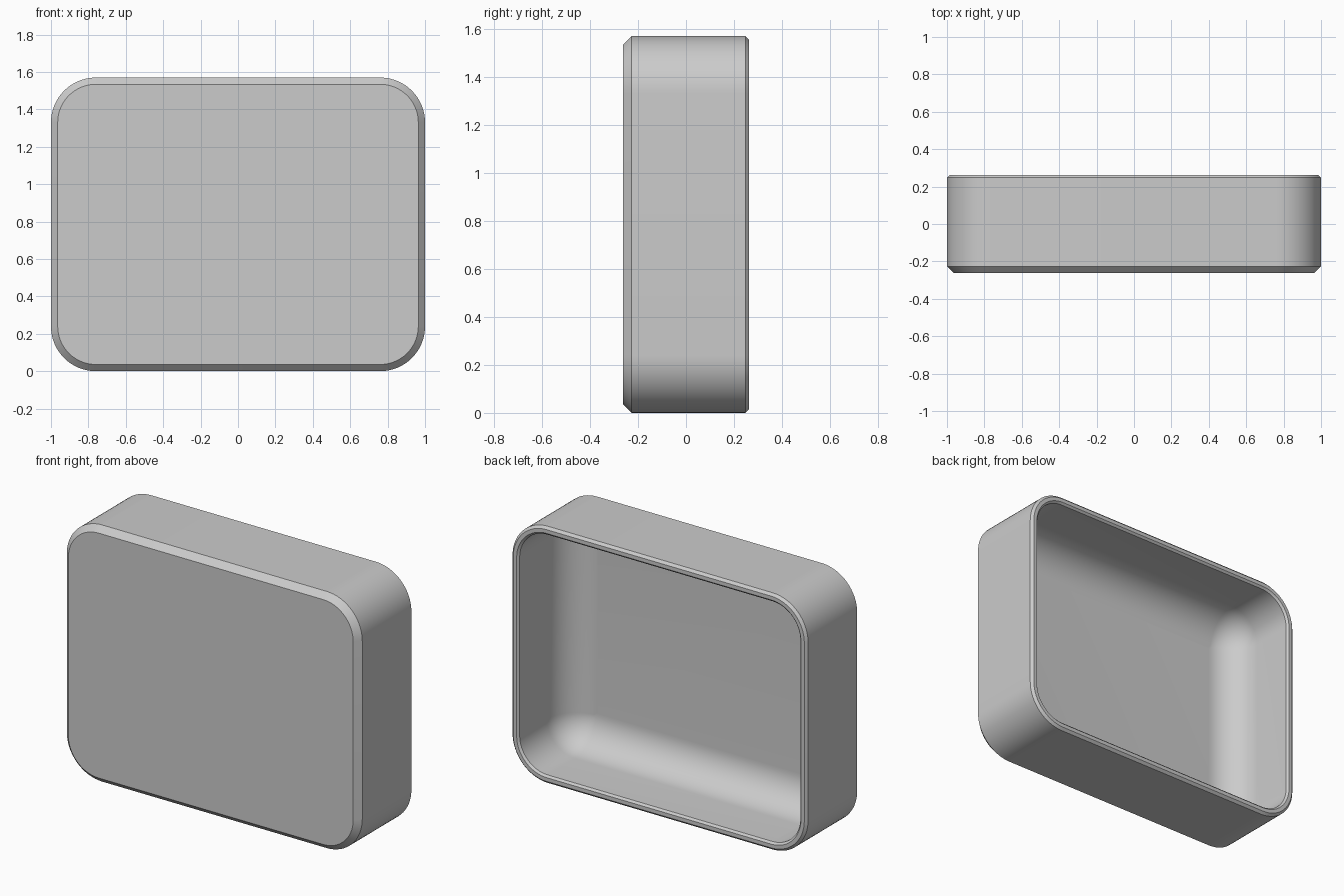
import bpy, bmesh
from math import sin, cos, pi, radians

cube = bpy.data.objects.get("Cube")
if cube:
    bpy.data.objects.remove(cube, do_unlink=True)

# Overall sizes
HALF_W, HEIGHT, HALF_D = 1.0, 1.57, 0.263
CORNER, WALL, FLOOR, FILLET = 0.24, 0.05, 0.05, 0.2
FRONT_CHAMFER, RIM_CHAMFER, LIP_CHAMFER = 0.036, 0.015, 0.012
CORNER_STEPS, FILLET_STEPS = 16, 16

grey = bpy.data.materials.new("plain grey")
grey.use_nodes = True
colour = (0.6, 0.6, 0.6, 1)
grey.diffuse_color = colour
grey.node_tree.nodes["Principled BSDF"].inputs["Base Color"].default_value = colour


def ring(bm, inset, y):
    """Rounded rectangle in the xz plane, offset inwards by inset."""
    r = max(CORNER - inset, 0.004)
    cx, cz = HALF_W - inset - r, HEIGHT / 2 - inset - r
    verts = []
    for k, (sx, sz) in enumerate(((1, 1), (-1, 1), (-1, -1), (1, -1))):
        for i in range(CORNER_STEPS + 1):
            a = (k + i / CORNER_STEPS) * pi / 2
            verts.append(bm.verts.new((sx * cx + r * cos(a), y,
                                       HEIGHT / 2 + sz * cz + r * sin(a))))
    return verts


# Section from the front panel, over the outside and rim, down to the inner floor
section = [
    (FRONT_CHAMFER, -HALF_D),
    (0, -HALF_D + FRONT_CHAMFER),
    (0, HALF_D - RIM_CHAMFER),
    (RIM_CHAMFER, HALF_D),
    (WALL - LIP_CHAMFER, HALF_D),
    (WALL, HALF_D - LIP_CHAMFER),
]
floor_y = -HALF_D + FLOOR
for i in range(FILLET_STEPS + 1):
    a = i / FILLET_STEPS * pi / 2
    section.append((WALL + FILLET * (1 - cos(a)), floor_y + FILLET * (1 - sin(a))))

# Loft the section around the shell
bm = bmesh.new()
rings = [ring(bm, *p) for p in section]
for a, b in zip(rings, rings[1:]):
    n = len(a)
    for i in range(n):
        j = (i + 1) % n
        bm.faces.new((a[i], a[j], b[j], b[i]))
bm.faces.new(rings[0])
bm.faces.new(rings[-1])
bmesh.ops.recalc_face_normals(bm, faces=bm.faces)

mesh = bpy.data.meshes.new("tray_shell")
bm.to_mesh(mesh)
bm.free()
mesh.materials.append(grey)
shell = bpy.data.objects.new("tray_shell", mesh)
bpy.context.collection.objects.link(shell)

# Smooth rounded areas, crisp chamfers
bpy.ops.object.select_all(action='DESELECT')
shell.select_set(True)
bpy.context.view_layer.objects.active = shell
bpy.ops.object.shade_smooth_by_angle(angle=radians(30))
